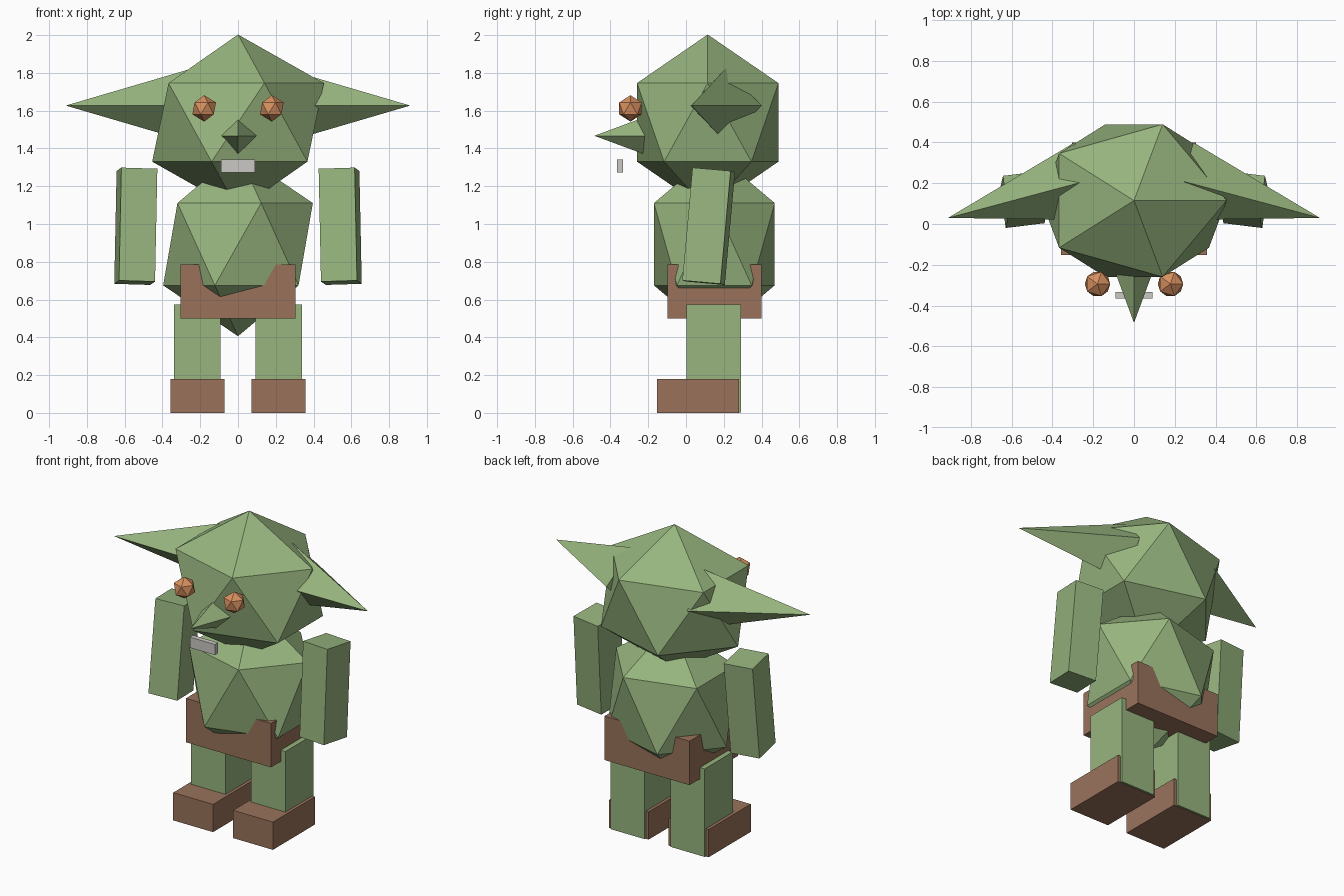
import bpy
from math import radians
from mathutils import Vector

cube = bpy.data.objects.get("Cube")
if cube:
    bpy.data.objects.remove(cube, do_unlink=True)


def material(name, rgb):
    m = bpy.data.materials.new(name)
    m.use_nodes = True
    m.diffuse_color = (*rgb, 1)
    node = next(n for n in m.node_tree.nodes if n.type == "BSDF_PRINCIPLED")
    node.inputs["Base Color"].default_value = (*rgb, 1)
    return m


green = material("skin green", (0.31, 0.46, 0.21))
brown = material("leather brown", (0.32, 0.17, 0.105))
orange = material("eye orange", (0.68, 0.28, 0.115))
grey = material("mouth grey", (0.60, 0.58, 0.55))


def finish(name, mat):
    ob = bpy.context.object
    ob.name = ob.data.name = name
    ob.data.materials.append(mat)
    return ob


def gem(name, mat, centre, radii):
    """Icosahedron stretched to the given radii."""
    bpy.ops.mesh.primitive_ico_sphere_add(subdivisions=1, radius=1, location=centre)
    bpy.context.object.scale = radii
    return finish(name, mat)


def box(name, mat, low, high):
    """Axis-aligned block between two corners."""
    low, high = Vector(low), Vector(high)
    bpy.ops.mesh.primitive_cube_add(size=1, location=(low + high) / 2)
    bpy.context.object.scale = high - low
    return finish(name, mat)


def spike(name, base, tip, radius):
    """Four-sided cone from base centre to tip."""
    base, tip = Vector(base), Vector(tip)
    axis = tip - base
    bpy.ops.mesh.primitive_cone_add(vertices=4, radius1=radius, depth=axis.length,
                                    location=(base + tip) / 2,
                                    rotation=axis.to_track_quat("Z", "Y").to_euler())
    return finish(name, green)


# Head and body
gem("head", green, (0, 0.115, 1.538), (0.508, 0.44, 0.465))
gem("body", green, (0, 0.15, 0.893), (0.443, 0.376, 0.487))

# Face
spike("nose", (0, -0.215, 1.467), (0, -0.485, 1.467), 0.1)
box("mouth", grey, (-0.09, -0.365, 1.273), (0.09, -0.333, 1.342))

# Trousers
box("trousers", brown, (-0.305, -0.098, 0.5), (0.305, 0.4, 0.785))

# Paired parts
for side, s in (("left", 1), ("right", -1)):
    gem(side + "_eye", orange, (s * 0.179, -0.294, 1.612), (0.07,) * 3)
    spike(side + "_ear", (s * 0.24, 0.21, 1.627), (s * 0.912, 0.03, 1.627), 0.197)

    arm = box(side + "_arm", green, (-0.096, -0.102, -0.3), (0.096, 0.102, 0.3))
    arm.location = (s * 0.541, 0.12, 0.988)
    arm.rotation_euler = (radians(-5), radians(-1.8 * s), radians(-7 * s))

    x0, x1 = sorted((s * 0.092, s * 0.338))
    box(side + "_leg", green, (x0, 0.003, 0.002), (x1, 0.292, 0.573))
    x0, x1 = sorted((s * 0.072, s * 0.358))
    box(side + "_shoe", brown, (x0, -0.153, 0), (x1, 0.28, 0.18))
